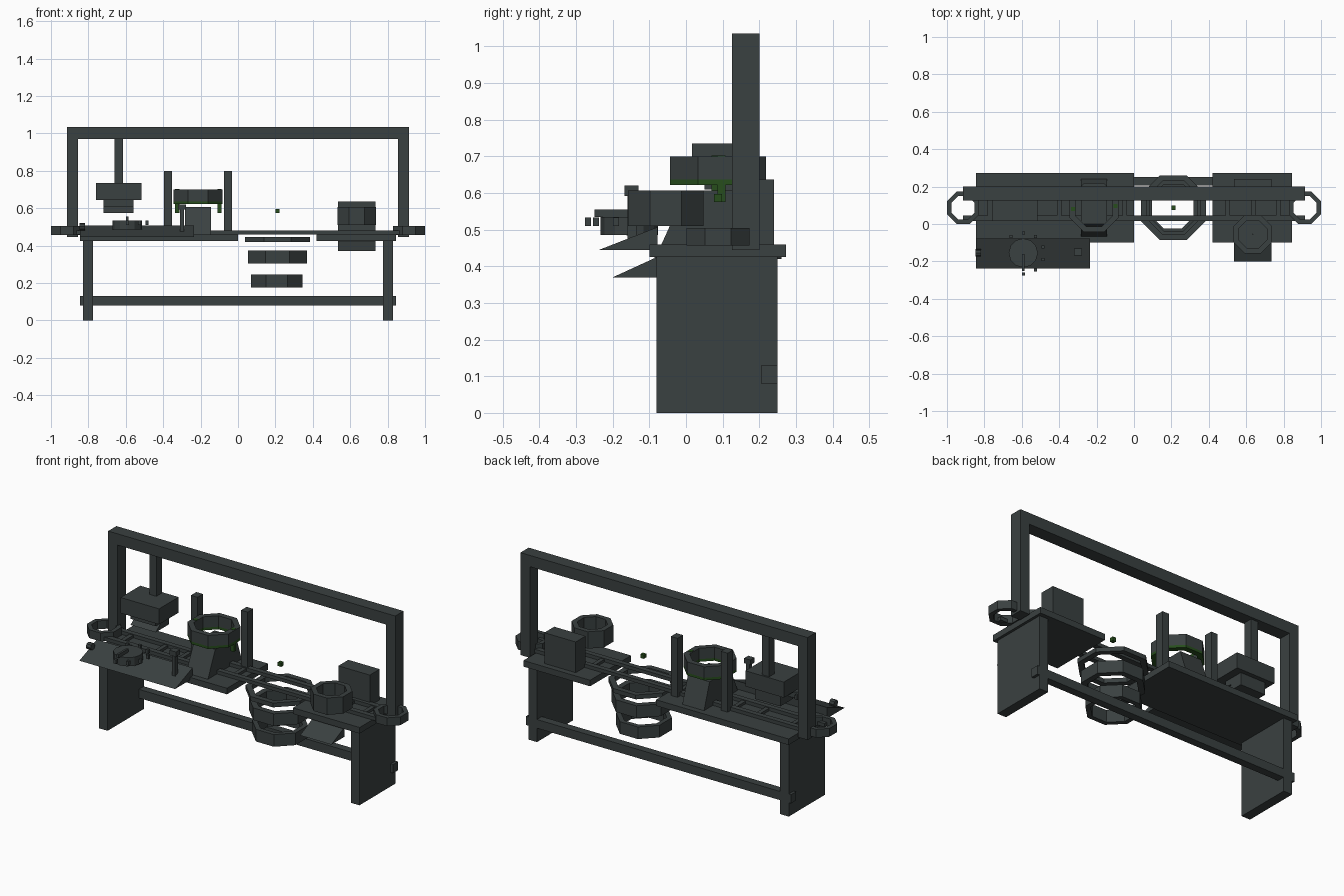
import bpy, math

def material(name, col):
    m = bpy.data.materials.new(name)
    m.diffuse_color = (*col, 1)
    return m

STEEL = material("dark_steel", (0.042, 0.052, 0.052))
GREEN = material("dark_green", (0.02, 0.075, 0.012))

def mesh(name, verts, faces, mat=STEEL):
    me = bpy.data.meshes.new(name)
    me.from_pydata(verts, [], faces)
    me.materials.append(mat)
    ob = bpy.data.objects.new(name, me)
    bpy.context.collection.objects.link(ob)
    return ob

def prism(name, profile, x0, x1, mat=STEEL):
    """Extrude a counter-clockwise (y, z) profile along x."""
    n = len(profile)
    v = [(x, y, z) for x in (x0, x1) for y, z in profile]
    f = [tuple(range(n))[::-1], tuple(range(n, 2 * n))]
    f += [(i, (i + 1) % n, n + (i + 1) % n, n + i) for i in range(n)]
    return mesh(name, v, f, mat)

def box(name, x0, x1, y0, y1, z0, z1, mat=STEEL):
    return prism(name, [(y0, z0), (y1, z0), (y1, z1), (y0, z1)], x0, x1, mat)

def ring(name, x, y, z0, z1, outer, inner, mat=STEEL):
    """Eight-sided ring; sizes are centre to flat."""
    v = []
    for r, z in ((outer, z0), (outer, z1), (inner, z1), (inner, z0)):
        r /= math.cos(math.pi / 8)
        v += [(x + r * math.cos((i + .5) * math.pi / 4),
               y + r * math.sin((i + .5) * math.pi / 4), z) for i in range(8)]
    f = []
    for k in range(4):
        a, b = k * 8, (k + 1) % 4 * 8
        f += [(a + i, a + (i + 1) % 8, b + (i + 1) % 8, b + i) for i in range(8)]
    return mesh(name, v, f, mat)

def disc(name, loc, r, depth, sides=8, rot=(0, 0, 0)):
    bpy.ops.mesh.primitive_cylinder_add(vertices=sides, radius=r, depth=depth, location=loc, rotation=rot)
    ob = bpy.context.object
    ob.name = name
    ob.data.materials.append(STEEL)
    return ob

CY = 0.087  # centre line of the conveyor

# Overhead frame, legs and end rollers, mirrored left and right
for s, side in ((-1, "left"), (1, "right")):
    def mirrored(name, a, b, *r):
        box(f"{side}_{name}", min(s * a, s * b), max(s * a, s * b), *r)
    mirrored("post", 0.855, 0.915, 0.125, 0.2, 0.445, 0.97)
    mirrored("leg", 0.775, 0.83, -0.08, 0.25, 0, 0.43)
    ring(f"{side}_end_ring", s * 0.914, CY, 0.457, 0.505, 0.086, 0.062)
box("top_beam", -0.915, 0.915, 0.125, 0.2, 0.97, 1.035)
box("lower_rail", -0.845, 0.845, 0.205, 0.25, 0.08, 0.13)

# Two table tops with a gap between
box("left_table", -0.845, 0, -0.1, 0.273, 0.425, 0.46)
box("right_table", 0.42, 0.845, -0.1, 0.273, 0.425, 0.46)

# Conveyor rails and slats
box("front_track", -0.915, 0.915, 0.015, 0.045, 0.46, 0.48)
box("back_track", -0.915, 0.915, 0.13, 0.16, 0.46, 0.48)
for x in (-0.77, -0.55, -0.4, -0.05, 0.5, 0.64, 0.77):
    box("track_slat", x - 0.012, x + 0.012, 0.045, 0.13, 0.46, 0.475)

# Funnel of three rings in the gap, with the small green part above
ring("funnel_ring_top", 0.211, CY, 0.42, 0.445, 0.173, 0.142)
ring("funnel_ring_middle", 0.211, CY, 0.305, 0.375, 0.157, 0.125)
ring("funnel_ring_bottom", 0.207, CY, 0.175, 0.245, 0.138, 0.112)
box("green_part", 0.2, 0.222, 0.076, 0.098, 0.575, 0.597, GREEN)

# Press hanging from the beam
box("press_arm", -0.66, -0.615, 0.135, 0.185, 0.735, 0.97)
box("press_head", -0.76, -0.515, 0.017, 0.195, 0.645, 0.735)
prism("press_jaw", [(0.05, 0.575), (0.17, 0.575), (0.17, 0.645), (0.125, 0.645), (0.125, 0.63)], -0.72, -0.56)
box("press_plate", -0.72, -0.56, 0.05, 0.17, 0.61, 0.645)

# Scanner: pillars, ring, green lights and hopper stand
for x in (-0.374, -0.054):
    box("scanner_pillar", x - 0.021, x + 0.021, 0.135, 0.185, 0.46, 0.8)
ring("scanner_ring", -0.214, CY, 0.637, 0.7, 0.131, 0.1)
ring("scanner_light_ring", -0.214, CY, 0.622, 0.637, 0.131, 0.1, GREEN)
for x, y in ((-0.325, 0.08), (-0.098, 0.097)):
    box("scanner_light", x - 0.011, x + 0.011, y - 0.011, y + 0.011, 0.575, 0.702, GREEN)
prism("hopper_stand", [(-0.067, 0.46), (0.24, 0.46), (0.19, 0.607), (0.0, 0.607)], -0.283, -0.145)

# Sloped control panel
prism("control_panel", [(-0.237, 0.445), (-0.078, 0.445), (-0.078, 0.507)], -0.845, -0.235)
disc("dial", (-0.592, -0.155, 0.51), 0.078, 0.05, 12)
box("dial_pointer", -0.598, -0.586, -0.25, -0.16, 0.535, 0.555)
for k in range(7):
    a = math.radians(-90 + 36 * k)
    x, y = -0.592 + 0.11 * math.cos(a), -0.157 + 0.11 * math.sin(a)
    box("dial_mark", x - 0.008, x + 0.008, y - 0.008, y + 0.008, 0.51, 0.533)
box("lever", -0.31, -0.288, -0.16, -0.135, 0.475, 0.6)
box("lever_knob", -0.32, -0.279, -0.168, -0.13, 0.592, 0.62)
disc("side_knob", (-0.832, -0.155, 0.502), 0.02, 0.03, 8, (0, math.pi / 2, 0))

# Collection bin with chute and back box
ring("bin", 0.635, -0.055, 0.51, 0.607, 0.103, 0.075)
ring("bin_floor", 0.635, -0.055, 0.51, 0.52, 0.08, 0.001)
prism("bin_chute", [(-0.2, 0.37), (-0.08, 0.37), (-0.08, 0.425)], 0.535, 0.735)
box("back_box", 0.535, 0.735, 0.15, 0.24, 0.46, 0.637)
